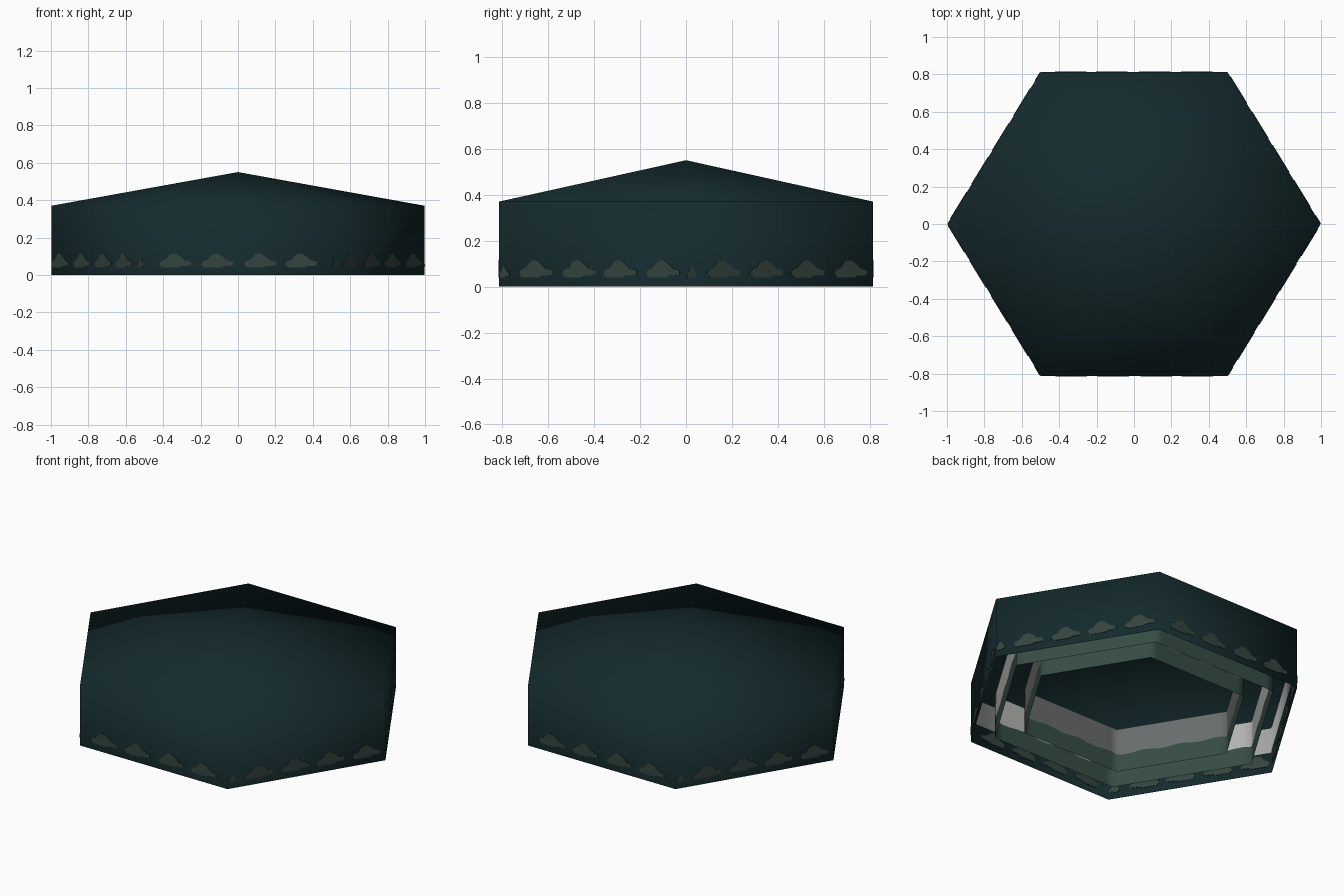
import bpy, bmesh, math
from mathutils import Vector

if "Cube" in bpy.data.objects:
    bpy.data.objects.remove(bpy.data.objects["Cube"])

def mat(name, r, g, b):
    m = bpy.data.materials.new(name)
    m.diffuse_color = (r, g, b, 1)
    m.use_nodes = True
    m.node_tree.nodes["Principled BSDF"].inputs["Base Color"].default_value = m.diffuse_color
    return m

DARK = mat("dark teal", .007, .023, .026)
CLOUD = mat("cloud grey green", .034, .056, .048)
GREEN = mat("hill green", .036, .072, .058)
GREY = mat("mid grey", .14, .15, .15)
LIGHT = mat("light grey", .45, .45, .44)

# hexagon corners, counterclockwise from +x
HEX = [Vector(p) for p in ((1, 0), (.5, .815), (-.5, .815), (-1, 0), (-.5, -.815), (.5, -.815))]

def finish(name, bm, mats):
    me = bpy.data.meshes.new(name)
    bm.to_mesh(me)
    bm.free()
    for m in mats:
        me.materials.append(m)
    ob = bpy.data.objects.new(name, me)
    bpy.context.collection.objects.link(ob)
    return ob

def smooth(bm):
    for f in bm.faces:
        f.smooth = True

# outer shell: open hexagonal wall with a low pointed roof
bm = bmesh.new()
low = [bm.verts.new((p.x * .998, p.y * .998, 0)) for p in HEX]
top = [bm.verts.new((p.x * .998, p.y * .998, .37)) for p in HEX]
apex = bm.verts.new((0, 0, .55))
for i in range(6):
    j = (i + 1) % 6
    bm.faces.new((low[i], low[j], top[j], top[i]))
    bm.faces.new((top[i], top[j], apex))
smooth(bm)
finish("outer_shell", bm, [DARK])

# inner hexagonal screens with a wavy colour line
def screen(name, r, z0, z1, colours, split=.11, n=16):
    bm = bmesh.new()
    cols = []
    for i in range(6):
        a, b = HEX[i], HEX[(i + 1) % 6]
        for k in range(n):
            p = a.lerp(b, k / n) * r
            wave = split + .006 * math.sin(k * 2 * math.pi * 3 / n)
            cols.append([bm.verts.new((p.x, p.y, z)) for z in (z0, wave, z1)])
    for i, c in enumerate(cols):
        d = cols[(i + 1) % len(cols)]
        for lv in range(2):
            f = bm.faces.new((c[lv], d[lv], d[lv + 1], c[lv + 1]))
            f.material_index = lv
    smooth(bm)
    finish(name, bm, colours)

screen("inner_screen", .67, 0, .27, [GREEN, GREY])
screen("middle_screen", .85, 0, .27, [GREEN, LIGHT])

# painted clouds along the foot of the shell
BLOB = [(-.085, .052), (-.07, .04), (.02, .04), (.03, .048), (.083, .05), (.083, .07),
        (.05, .078), (.025, .1), (0, .116), (-.03, .11), (-.05, .083), (-.08, .072)]

def cloud(bm, side, frac, s=1):
    a, b = HEX[side], HEX[(side + 1) % 6]
    t = (b - a).normalized()
    nrm = Vector((t.y, -t.x)) * .003
    c = a.lerp(b, frac) * .998
    vs = []
    for u, z in BLOB:
        p = c + t * u * s - nrm
        vs.append(bm.verts.new((p.x, p.y, .04 + (z - .04) * (s + 1) / 2)))
    f = bm.faces.new(vs)
    ext = bmesh.ops.extrude_face_region(bm, geom=[f])["geom"]
    bmesh.ops.translate(bm, verts=[e for e in ext if isinstance(e, bmesh.types.BMVert)],
                        vec=(nrm.x * 2, nrm.y * 2, 0))

bm = bmesh.new()
for side in range(6):
    if side in (1, 4):
        spots = [(.165, 1), (.39, 1), (.62, 1), (.84, 1)]
    elif side == 3:
        spots = [(.1, 1), (.33, 1), (.56, 1), (.78, 1), (.965, .35)]
    else:
        spots = [(.03, .3), (.2, 1), (.43, 1), (.65, 1), (.88, 1)]
    for frac, s in spots:
        cloud(bm, side, frac, s)
bmesh.ops.recalc_face_normals(bm, faces=bm.faces)
finish("painted_clouds", bm, [CLOUD])

# pale band lining the inside of the shell
bm = bmesh.new()
ring = [[bm.verts.new((p.x * .993, p.y * .993, z)) for z in (.125, .28)] for p in HEX]
for i in range(6):
    c, d = ring[i], ring[(i + 1) % 6]
    bm.faces.new((d[0], c[0], c[1], d[1]))
smooth(bm)
finish("shell_lining", bm, [LIGHT])
